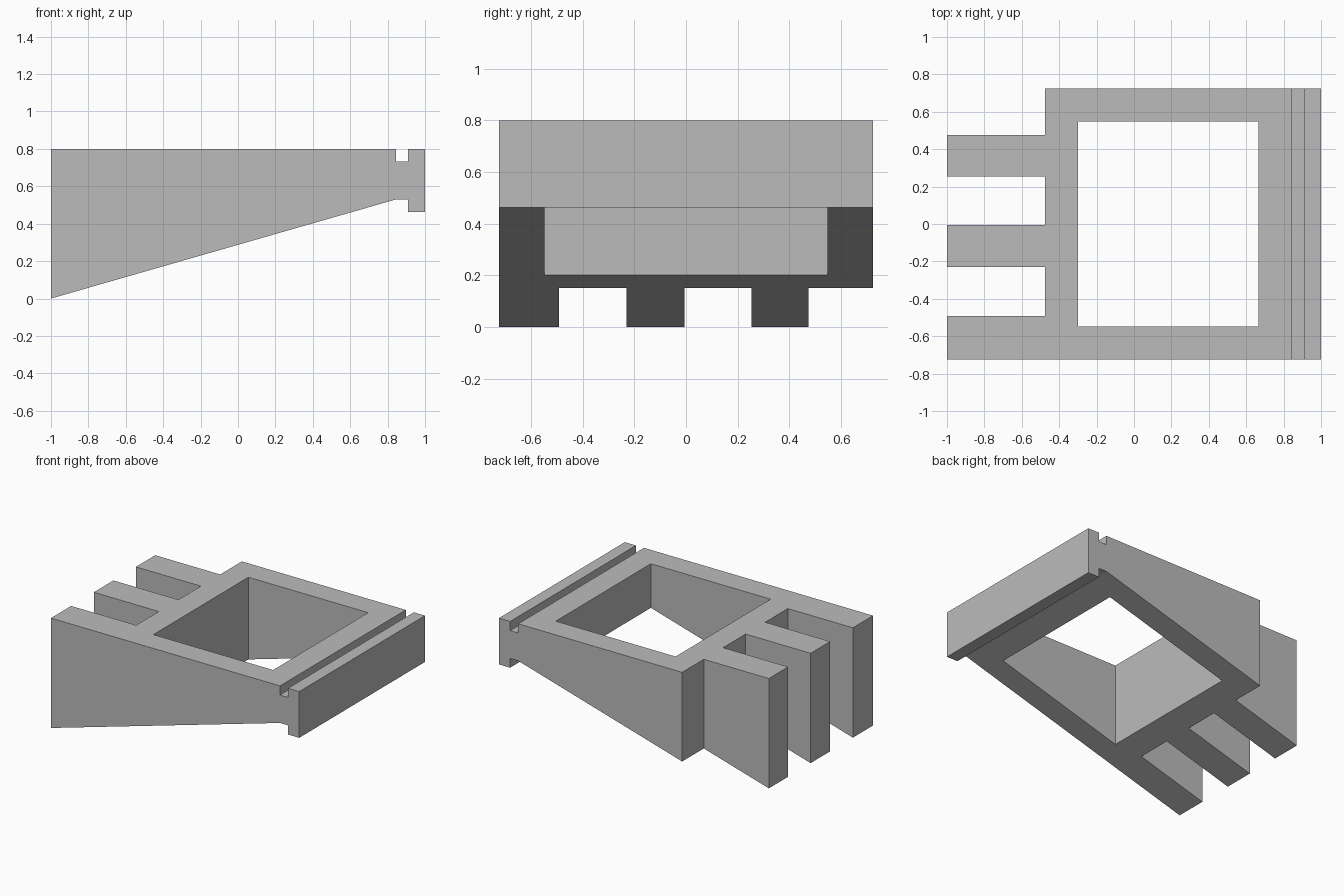
import bpy
import bmesh

cube = bpy.data.objects.get("Cube")
if cube:
    bpy.data.objects.remove(cube, do_unlink=True)

HALF_WIDTH = 0.724

grey = bpy.data.materials.new("plain_grey")
grey.use_nodes = True
colour = (0.5, 0.5, 0.5, 1.0)
grey.diffuse_color = colour
grey.node_tree.nodes["Principled BSDF"].inputs["Base Color"].default_value = colour


def extrude_profile(name, points, y0, y1):
    """Extrude an (x, z) outline from y0 to y1."""
    bm = bmesh.new()
    face = bm.faces.new([bm.verts.new((x, y0, z)) for x, z in points])
    result = bmesh.ops.extrude_face_region(bm, geom=[face])
    moved = [v for v in result["geom"] if isinstance(v, bmesh.types.BMVert)]
    bmesh.ops.translate(bm, verts=moved, vec=(0, y1 - y0, 0))
    bmesh.ops.recalc_face_normals(bm, faces=bm.faces)
    mesh = bpy.data.meshes.new(name)
    bm.to_mesh(mesh)
    bm.free()
    obj = bpy.data.objects.new(name, mesh)
    bpy.context.collection.objects.link(obj)
    return obj


def cut_box(target, name, x0, x1, y0, y1):
    """Cut a vertical opening right through the target."""
    outline = [(x0, -0.5), (x1, -0.5), (x1, 1.5), (x0, 1.5)]
    cutter = extrude_profile(name, outline, y0, y1)
    cutter.hide_render = True
    mod = target.modifiers.new(name, "BOOLEAN")
    mod.operation = "DIFFERENCE"
    mod.solver = "EXACT"
    mod.object = cutter
    bpy.context.view_layer.objects.active = target
    bpy.ops.object.modifier_apply(modifier=name)
    bpy.data.objects.remove(cutter, do_unlink=True)


# Wedge body with a grooved lip along its thin end
side_outline = [
    (-1, 0), (0.845, 0.53), (0.91, 0.53), (0.91, 0.463), (1, 0.463),
    (1, 0.8), (0.91, 0.8), (0.91, 0.733), (0.845, 0.733), (0.845, 0.8), (-1, 0.8),
]
bracket = extrude_profile("wedge_bracket", side_outline, -HALF_WIDTH, HALF_WIDTH)
bracket.data.materials.append(grey)

# Large window through the frame
cut_box(bracket, "window", -0.299, 0.666, -0.547, 0.547)

# Gaps that leave three fingers at the deep end
for i, (y0, y1) in enumerate([(-0.492, -0.231), (-0.006, 0.253), (0.475, 1.0)]):
    cut_box(bracket, f"finger_gap_{i}", -1.5, -0.476, y0, y1)
